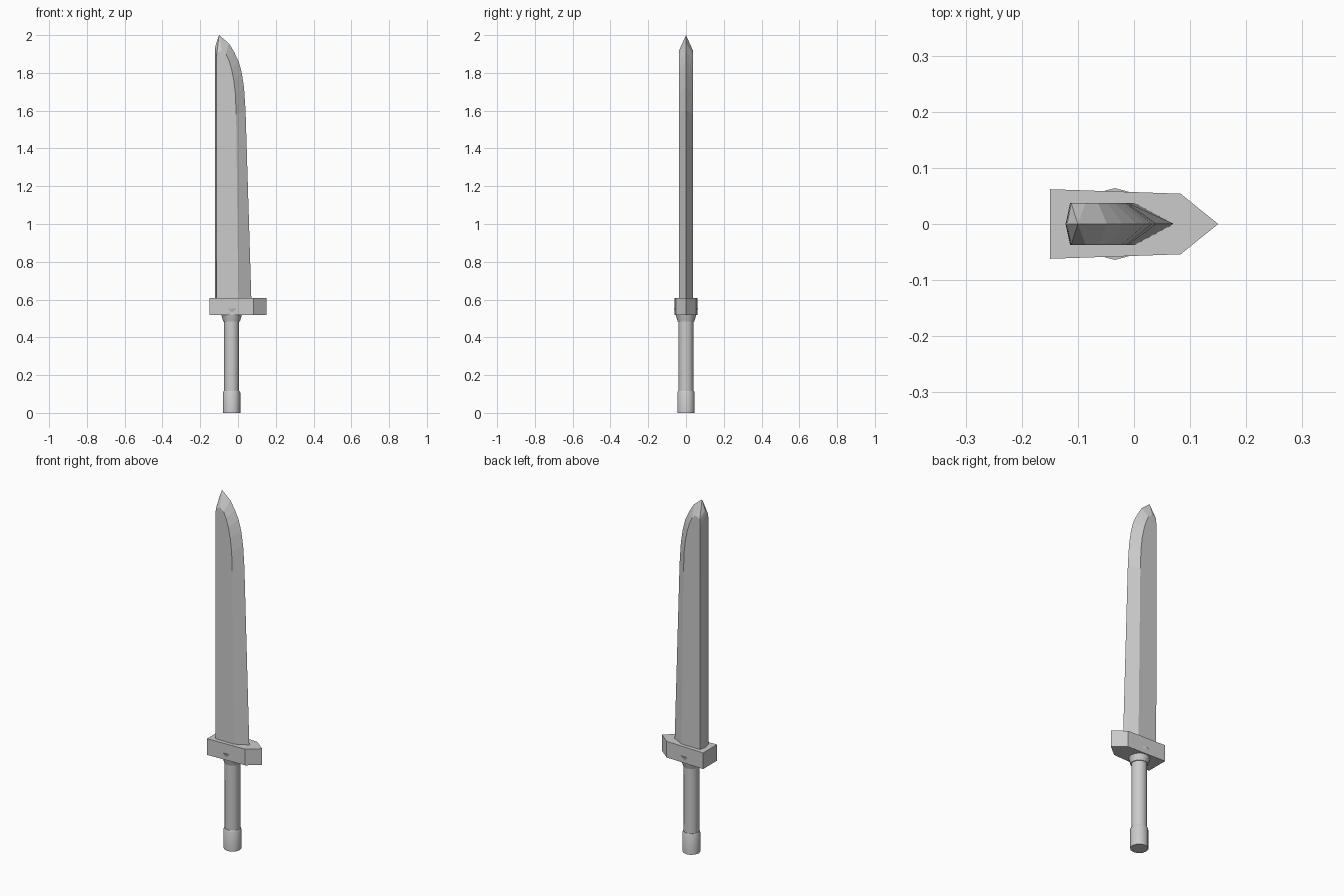
import bpy, math

if "Cube" in bpy.data.objects:
    bpy.data.objects.remove(bpy.data.objects["Cube"])

GRIP_X = -0.034   # grip axis
H = 0.037         # half thickness of the blade


def mesh_object(name, verts, faces):
    mesh = bpy.data.meshes.new(name)
    mesh.from_pydata(verts, [], faces)
    mesh.update()
    obj = bpy.data.objects.new(name, mesh)
    bpy.context.collection.objects.link(obj)
    return obj


def lathe(name, profile, sides=12):
    """Turned part around the grip axis from (radius, z) points, closed by caps."""
    verts = [(GRIP_X + r * math.sin(2 * math.pi * i / sides),
              -r * math.cos(2 * math.pi * i / sides), z)
             for r, z in profile for i in range(sides)]
    faces = [(k * sides + i, k * sides + (i + 1) % sides,
              (k + 1) * sides + (i + 1) % sides, (k + 1) * sides + i)
             for k in range(len(profile) - 1) for i in range(sides)]
    faces.append(tuple(reversed(range(sides))))
    faces.append(tuple(range((len(profile) - 1) * sides, len(profile) * sides)))
    obj = mesh_object(name, verts, faces)
    bpy.ops.object.select_all(action='DESELECT')
    obj.select_set(True)
    bpy.context.view_layer.objects.active = obj
    bpy.ops.object.shade_smooth_by_angle(angle=math.radians(35))
    return obj


# Blade: stations of (spine x, z), (back corner x, z), (bevel ridge x, z), (edge x, z)
stations = [
    ((-0.122, 0.59), (-0.113, 0.59), (0.002, 0.59), (0.071, 0.59)),
    ((-0.122, 1.60), (-0.114, 1.58), (-0.010, 1.58), (0.040, 1.60)),
    ((-0.122, 1.72), (-0.114, 1.69), (-0.014, 1.69), (0.032, 1.72)),
    ((-0.122, 1.80), (-0.114, 1.76), (-0.022, 1.76), (0.020, 1.80)),
    ((-0.122, 1.86), (-0.114, 1.82), (-0.034, 1.82), (0.004, 1.86)),
    ((-0.122, 1.91), (-0.114, 1.86), (-0.048, 1.865), (-0.020, 1.91)),
    ((-0.121, 1.93), (-0.113, 1.89), (-0.064, 1.90), (-0.048, 1.956)),
    ((-0.119, 1.945), (-0.112, 1.905), (-0.086, 1.918), (-0.100, 2.00)),
]
verts, faces = [], []
for s, b, r, e in stations:
    verts += [(s[0], 0, s[1]), (b[0], -H, b[1]), (r[0], -H, r[1]),
              (e[0], 0, e[1]), (r[0], H, r[1]), (b[0], H, b[1])]
for k in range(len(stations) - 1):
    for i in range(6):
        j = (i + 1) % 6
        faces.append((6 * k + i, 6 * k + j, 6 * k + 6 + j, 6 * k + 6 + i))
n = 6 * (len(stations) - 1)
faces += [(5, 4, 3, 2, 1, 0),
          (n, n + 1, n + 3), (n + 1, n + 2, n + 3),
          (n, n + 3, n + 5), (n + 3, n + 4, n + 5)]
mesh_object("blade", verts, faces)

# Guard: pointed block
outline = [(-0.15, -0.062), (0.083, -0.054), (0.15, 0), (0.083, 0.054), (-0.15, 0.062)]
m = len(outline)
verts = [(x, y, z) for z in (0.517, 0.608) for x, y in outline]
faces = [(i, (i + 1) % m, m + (i + 1) % m, m + i) for i in range(m)]
faces += [tuple(reversed(range(m))), tuple(range(m, 2 * m))]
mesh_object("guard", verts, faces)

# Flared collar, grip and pommel
lathe("collar", [(0.044, 0.483), (0.064, 0.553)])
lathe("grip", [(0.040, 0.10), (0.040, 0.50)])
lathe("pommel", [(0.046, 0.0), (0.046, 0.108), (0.042, 0.116)])
